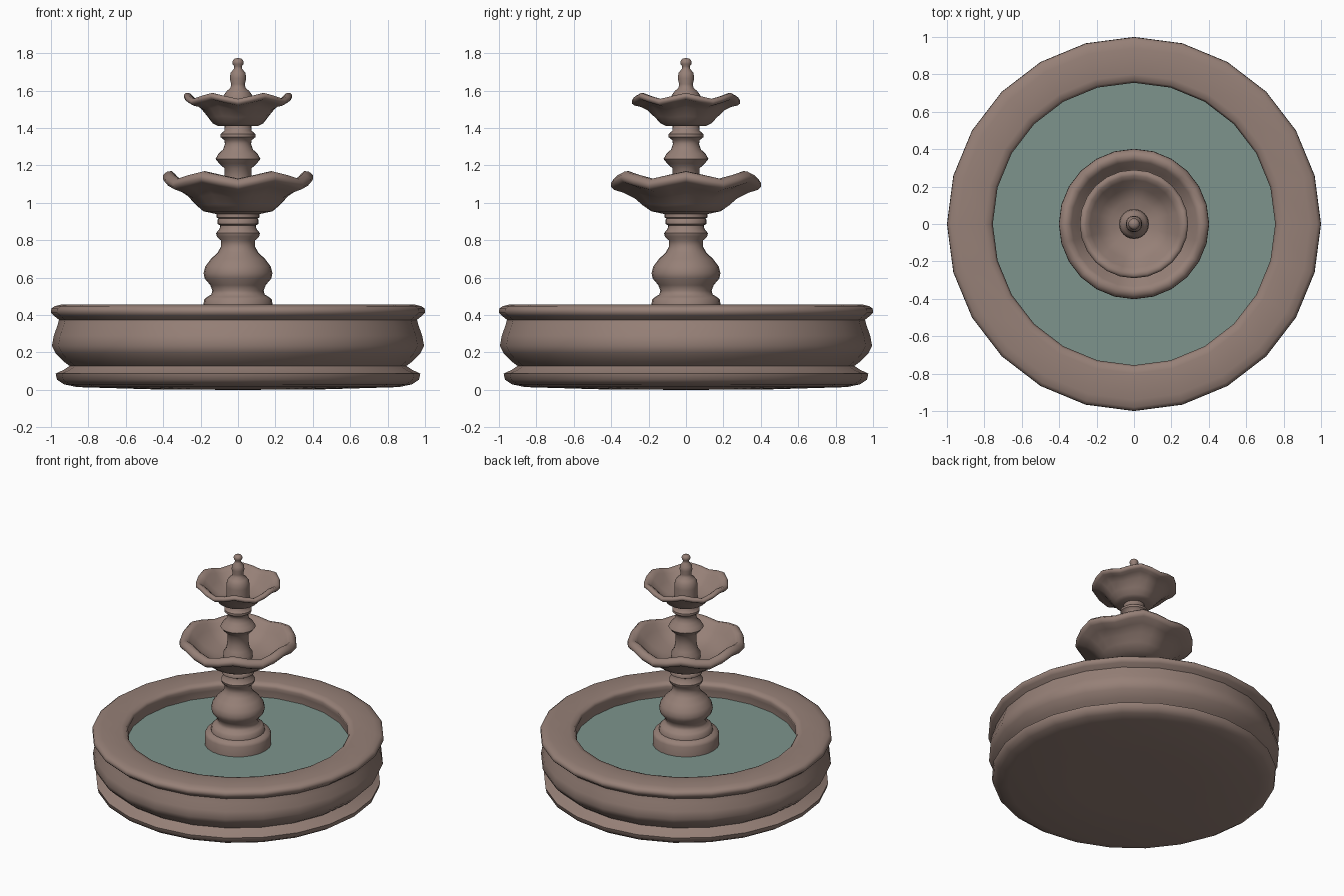
import bpy, bmesh, math

SIDES = 24


def material(name, rgb):
    m = bpy.data.materials.new(name)
    m.diffuse_color = (*rgb, 1)
    return m


stone = material("brown_stone", (0.305, 0.216, 0.184))
water_mat = material("still_water", (0.205, 0.296, 0.265))


def lathe(name, profile, mat, angle=50, lobes=0, wave=None):
    """Spin an (r, z) profile round z; wave(r, z) gives the rim ripple height."""
    bm = bmesh.new()
    rings = []
    for r, z in profile:
        if r == 0:
            rings.append([bm.verts.new((0, 0, z))] * SIDES)
            continue
        ring = []
        for i in range(SIDES):
            a = math.tau * i / SIDES
            dz = wave(r, z) * math.cos(lobes * a) if wave else 0
            ring.append(bm.verts.new((r * math.cos(a), r * math.sin(a), z + dz)))
        rings.append(ring)
    for lo, hi in zip(rings, rings[1:]):
        for i in range(SIDES):
            j = (i + 1) % SIDES
            corners = list(dict.fromkeys((lo[i], lo[j], hi[j], hi[i])))
            bm.faces.new(corners)
    me = bpy.data.meshes.new(name)
    bm.to_mesh(me)
    bm.free()
    me.materials.append(mat)
    ob = bpy.data.objects.new(name, me)
    bpy.context.collection.objects.link(ob)
    bpy.ops.object.select_all(action='DESELECT')
    ob.select_set(True)
    bpy.context.view_layer.objects.active = ob
    bpy.ops.object.shade_smooth_by_angle(angle=math.radians(angle))
    return ob


# round pool wall with mouldings and a broad flat rim
lathe("pool_basin", [
    (0, 0), (0.45, 0.003), (0.86, 0.015), (0.93, 0.03), (0.968, 0.055), (0.975, 0.087),
    (0.93, 0.108), (0.90, 0.128), (0.93, 0.15), (0.975, 0.195), (0.995, 0.235),
    (0.985, 0.29), (0.965, 0.345), (0.957, 0.375), (0.985, 0.397), (1.0, 0.412),
    (0.998, 0.435), (0.98, 0.448), (0.94, 0.457), (0.80, 0.457), (0.767, 0.45),
    (0.755, 0.43), (0.765, 0.40), (0.765, 0.33)], stone)

# water surface
lathe("pool_water", [(0.766, 0.352), (0, 0.352)], water_mat)

# lower pedestal
lathe("pedestal", [
    (0.228, 0.33), (0.228, 0.425), (0.218, 0.445), (0.185, 0.455), (0.18, 0.485),
    (0.165, 0.497), (0.143, 0.51), (0.137, 0.53), (0.148, 0.56), (0.178, 0.595),
    (0.184, 0.625), (0.175, 0.66), (0.145, 0.70), (0.108, 0.735), (0.092, 0.765),
    (0.092, 0.80), (0.113, 0.82), (0.117, 0.838), (0.098, 0.862), (0.095, 0.88),
    (0.11, 0.888), (0.11, 0.91), (0.104, 0.916), (0.115, 0.922), (0.115, 0.96)], stone)

# large scalloped bowl, ripple grows towards the lip
lathe("large_bowl", [
    (0, 0.94), (0.115, 0.94), (0.185, 0.955), (0.23, 0.99), (0.275, 1.035),
    (0.33, 1.07), (0.385, 1.09), (0.402, 1.108), (0.40, 1.128), (0.38, 1.147),
    (0.355, 1.15), (0.335, 1.135), (0.30, 1.09), (0.24, 1.04), (0.16, 1.01), (0, 1.0)],
    stone, 70, 6, lambda r, z: 0.02 * min(1, max(0, (r - 0.2) / 0.15)))

# middle stem
lathe("middle_stem", [
    (0.10, 0.99), (0.10, 1.04), (0.08, 1.07), (0.073, 1.12), (0.073, 1.185), (0.10, 1.21),
    (0.12, 1.235), (0.105, 1.262), (0.08, 1.285), (0.07, 1.315), (0.073, 1.335),
    (0.094, 1.352), (0.094, 1.368), (0.073, 1.385), (0.07, 1.43)], stone)

# small scalloped bowl
lathe("small_bowl", [
    (0, 1.412), (0.11, 1.412), (0.135, 1.425), (0.165, 1.46), (0.205, 1.505),
    (0.245, 1.53), (0.275, 1.536), (0.29, 1.548), (0.29, 1.562), (0.277, 1.572),
    (0.258, 1.57), (0.235, 1.55), (0.19, 1.50), (0.13, 1.46), (0, 1.45)],
    stone, 70, 6, lambda r, z: 0.016 * min(1, max(0, (r - 0.14) / 0.1)))

# finial on top
lathe("finial", [
    (0.08, 1.44), (0.08, 1.54), (0.076, 1.575), (0.06, 1.598), (0.04, 1.615),
    (0.037, 1.635), (0.044, 1.665), (0.04, 1.695), (0.023, 1.715), (0.02, 1.73),
    (0.029, 1.742), (0.03, 1.757), (0.02, 1.77), (0, 1.775)], stone)
